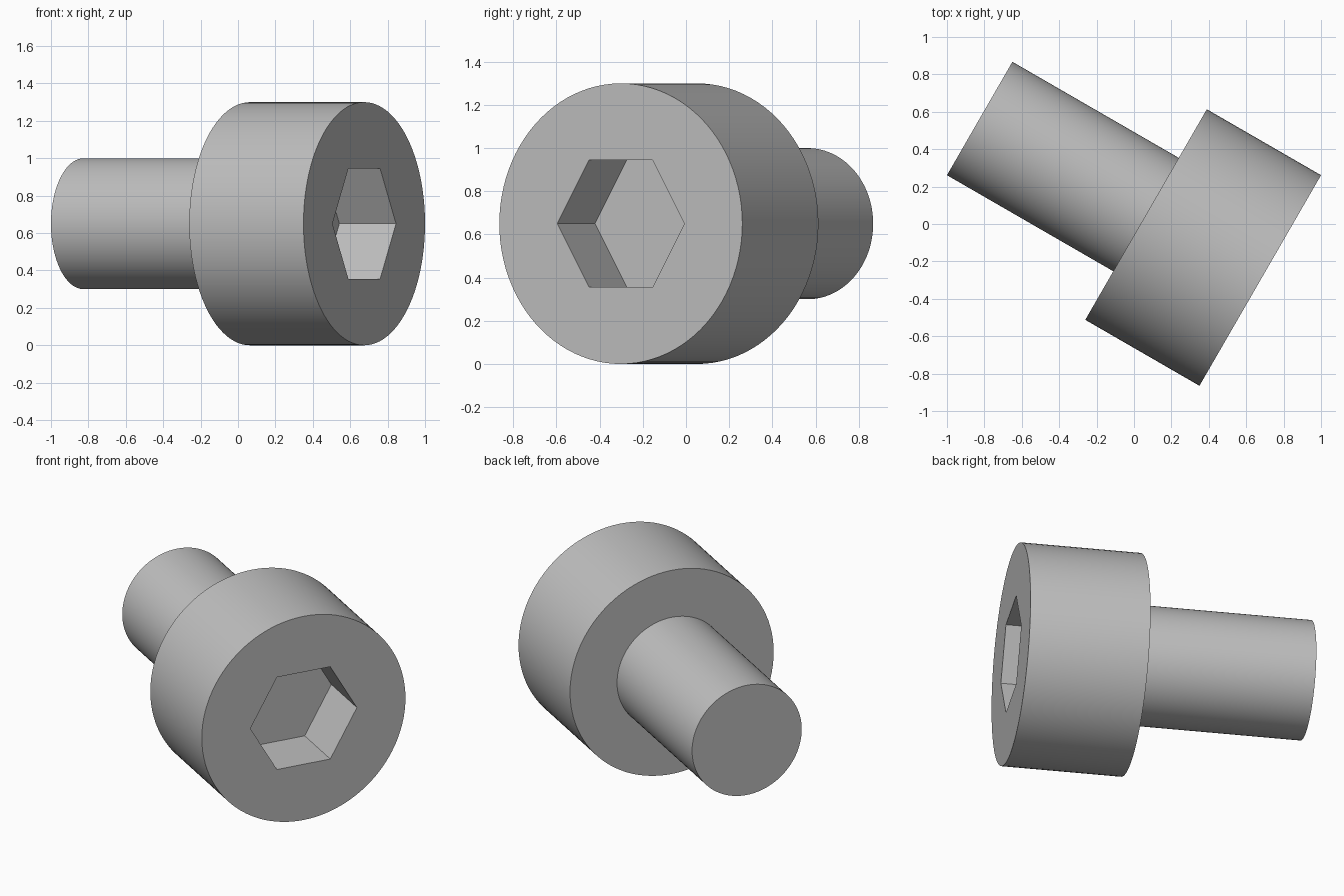
import bpy
import bmesh
from math import cos, sin, pi
from mathutils import Matrix, Vector

cube = bpy.data.objects.get("Cube")
if cube:
    bpy.data.objects.remove(cube, do_unlink=True)

SEGMENTS = 96
SHANK_RADIUS, HEAD_RADIUS, SOCKET_RADIUS = 0.35, 0.65, 0.34
LENGTH, HEAD_LENGTH, SOCKET_DEPTH = 1.732, 0.705, 0.35

metal = bpy.data.materials.new("grey_metal")
metal.use_nodes = True
grey = (0.52, 0.52, 0.52, 1)
metal.diffuse_color = grey
metal.node_tree.nodes["Principled BSDF"].inputs["Base Color"].default_value = grey


def ring(bm, radius, height, hexagonal=False):
    """Closed ring of vertices around the bolt axis, round or six-sided."""
    verts = []
    for i in range(SEGMENTS):
        a = 2 * pi * i / SEGMENTS
        r = radius
        if hexagonal:
            r *= cos(pi / 6) / cos(a % (pi / 3) - pi / 6)
        verts.append(bm.verts.new((r * cos(a), r * sin(a), height)))
    return verts


# Bolt: shank, head and hexagonal socket as one continuous surface
bm = bmesh.new()
neck = LENGTH - HEAD_LENGTH
rings = [
    ring(bm, SHANK_RADIUS, 0),
    ring(bm, SHANK_RADIUS, neck),
    ring(bm, HEAD_RADIUS, neck),
    ring(bm, HEAD_RADIUS, LENGTH),
    ring(bm, SOCKET_RADIUS, LENGTH, True),
    ring(bm, SOCKET_RADIUS, LENGTH - SOCKET_DEPTH, True),
]
for low, high in zip(rings, rings[1:]):
    for i in range(SEGMENTS):
        j = (i + 1) % SEGMENTS
        bm.faces.new((low[i], low[j], high[j], high[i]))
bm.faces.new(rings[0][::-1])   # shank end
bm.faces.new(rings[-1])        # socket floor
bmesh.ops.recalc_face_normals(bm, faces=bm.faces)

# Lay the axis level, turned 30 degrees toward the front
axis = Vector((cos(pi / 6), -sin(pi / 6), 0))
up = Vector((0, 0, 1))
side = up.cross(axis)
turn = Matrix((side, up, axis)).transposed().to_4x4()
place = Matrix.Translation((-0.825, 0.564, HEAD_RADIUS))
bm.transform(place @ turn)

mesh = bpy.data.meshes.new("socket_head_bolt")
bm.to_mesh(mesh)
bm.free()
mesh.materials.append(metal)
bolt = bpy.data.objects.new("socket_head_bolt", mesh)
bpy.context.collection.objects.link(bolt)

bpy.ops.object.select_all(action="DESELECT")
bolt.select_set(True)
bpy.context.view_layer.objects.active = bolt
bpy.ops.object.shade_smooth_by_angle(angle=pi / 6)
